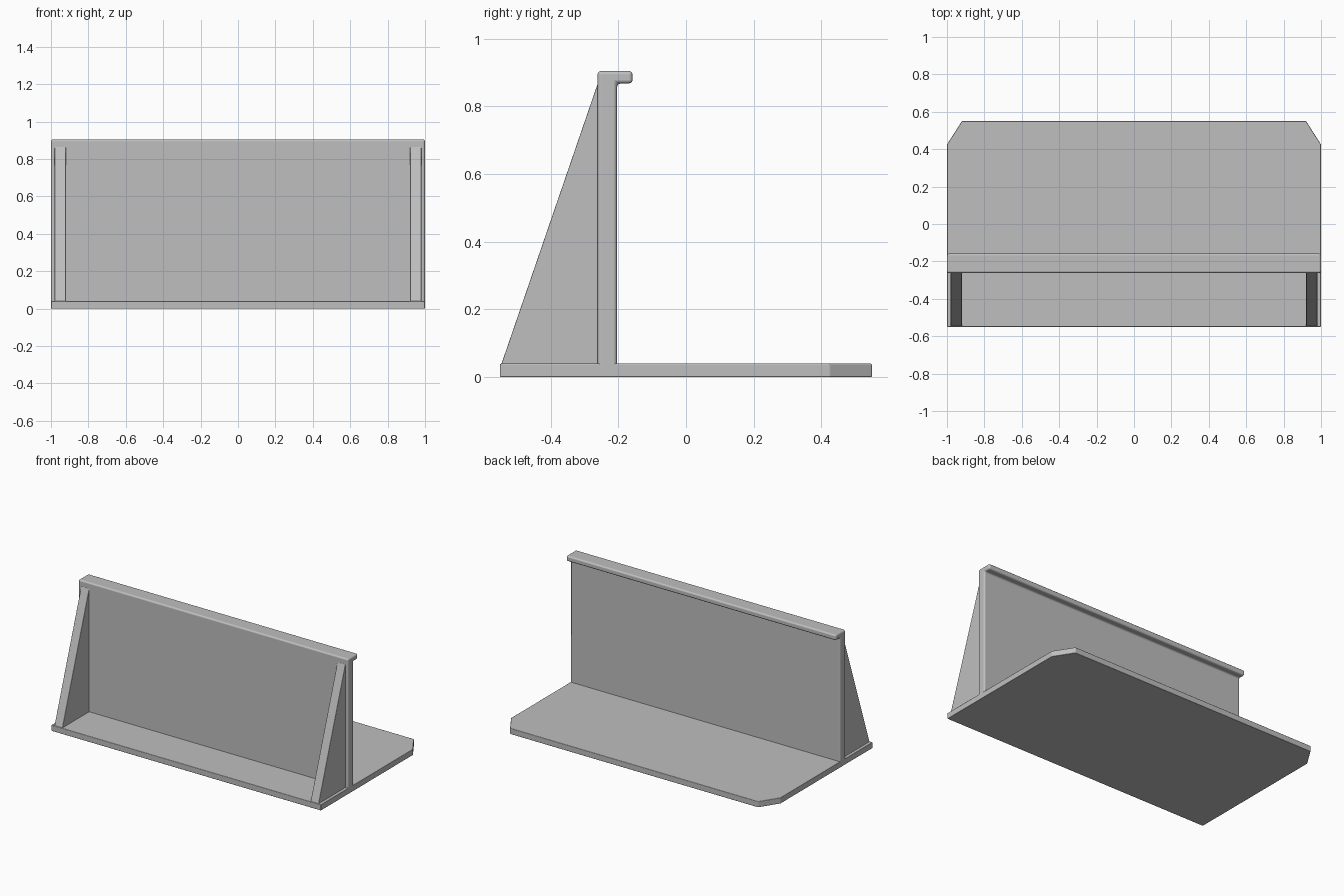
import bpy
import bmesh
import math
from mathutils import Vector

cube = bpy.data.objects.get("Cube")
if cube:
    bpy.data.objects.remove(cube, do_unlink=True)

# One plain grey for the whole stand
GREY = (0.52, 0.52, 0.52, 1.0)
grey = bpy.data.materials.new("plain grey")
grey.use_nodes = True
grey.diffuse_color = GREY
grey.node_tree.nodes["Principled BSDF"].inputs["Base Color"].default_value = GREY


def prism(name, outline, depth, bevel, segments=3):
    """Extrude a 3D outline along depth and round its edges."""
    bm = bmesh.new()
    face = bm.faces.new([bm.verts.new(p) for p in outline])
    result = bmesh.ops.extrude_face_region(bm, geom=[face])
    moved = [v for v in result["geom"] if isinstance(v, bmesh.types.BMVert)]
    bmesh.ops.translate(bm, verts=moved, vec=Vector(depth))
    bmesh.ops.recalc_face_normals(bm, faces=bm.faces)
    mesh = bpy.data.meshes.new(name)
    bm.to_mesh(mesh)
    bm.free()
    mesh.materials.append(grey)
    obj = bpy.data.objects.new(name, mesh)
    bpy.context.collection.objects.link(obj)
    mod = obj.modifiers.new("rounded edges", "BEVEL")
    mod.width = bevel
    mod.segments = segments
    mod.limit_method = "ANGLE"
    mod.angle_limit = math.radians(25)
    mod.harden_normals = True
    bpy.ops.object.select_all(action="DESELECT")
    obj.select_set(True)
    bpy.context.view_layer.objects.active = obj
    bpy.ops.object.shade_smooth_by_angle(angle=math.radians(35))
    return obj


# Base plate with two clipped back corners
base_half = [(1, -0.55), (1, 0.425), (0.92, 0.55)]
base_outline = base_half + [(-x, y) for x, y in reversed(base_half)]
prism("base_plate", [(x, y, 0) for x, y in base_outline], (0, 0, 0.04), 0.004, 2)

# Upright wall with a lip along its top, turned to the back
wall_profile = [(-0.262, 0.02), (-0.204, 0.02), (-0.204, 0.868),
                (-0.158, 0.868), (-0.158, 0.905), (-0.262, 0.905)]
prism("wall_with_lip", [(-1, y, z) for y, z in wall_profile], (2, 0, 0), 0.011)

# Triangular braces in front of the wall, one at each end
brace_profile = [(-0.546, 0.038), (-0.25, 0.038), (-0.25, 0.865), (-0.262, 0.865)]
for side, start in (("left", 0.92), ("right", -0.98)):
    prism(side + "_brace", [(start, y, z) for y, z in brace_profile],
          (0.06, 0, 0), 0.003, 2)
